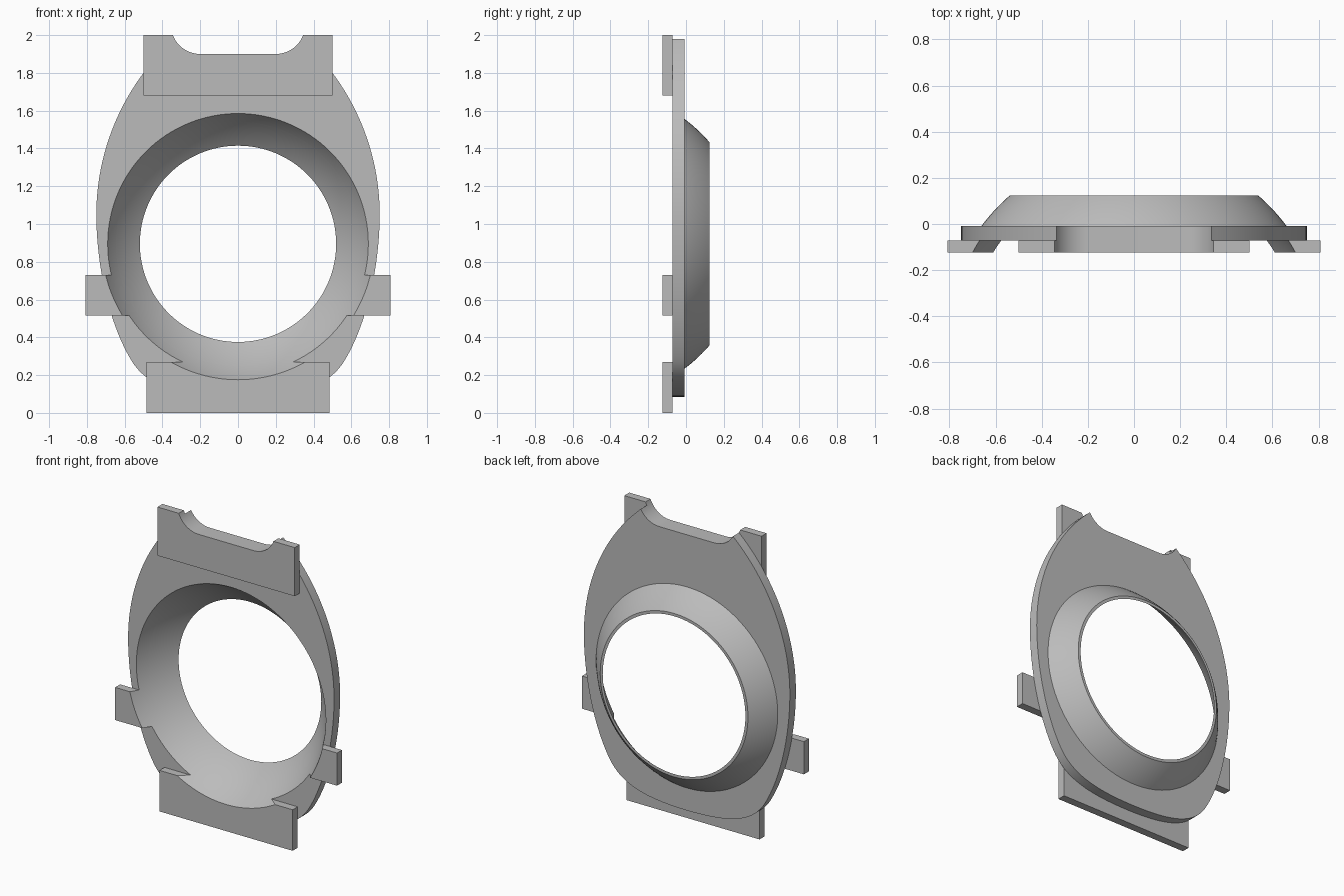
import bpy, bmesh, math
from mathutils import Vector
from mathutils.geometry import interpolate_bezier

cube = bpy.data.objects.get("Cube")
if cube:
    bpy.data.objects.remove(cube, do_unlink=True)

grey = bpy.data.materials.new("plain grey")
grey.use_nodes = True
grey.diffuse_color = (0.5, 0.5, 0.5, 1)
grey.node_tree.nodes["Principled BSDF"].inputs["Base Color"].default_value = (0.5, 0.5, 0.5, 1)

FRONT, MID, BACK, RIM = -0.124, -0.072, -0.009, 0.124   # depth layers
HOLE_Z = 0.895          # centre height of the bowl
BALL_Y = -0.5           # centre depth of the spherical bowl
INNER, OUTER = 0.812, 0.824
SEGMENTS = 128


def finish(name, bm):
    bmesh.ops.remove_doubles(bm, verts=bm.verts, dist=1e-5)
    bmesh.ops.recalc_face_normals(bm, faces=bm.faces)
    mesh = bpy.data.meshes.new(name)
    bm.to_mesh(mesh)
    bm.free()
    mesh.materials.append(grey)
    ob = bpy.data.objects.new(name, mesh)
    bpy.context.collection.objects.link(ob)
    return ob


def prism(name, outline, y0, y1):
    """Extrude an (x, z) outline in depth."""
    bm = bmesh.new()
    face = bm.faces.new([bm.verts.new((x, y0, z)) for x, z in outline])
    ext = bmesh.ops.extrude_face_region(bm, geom=[face])
    moved = [v for v in ext["geom"] if isinstance(v, bmesh.types.BMVert)]
    bmesh.ops.translate(bm, verts=moved, vec=(0, y1 - y0, 0))
    return finish(name, bm)


def lathe(name, profile):
    """Spin a closed (radius, y) profile round the bowl axis."""
    bm = bmesh.new()
    verts = [bm.verts.new((r, y, HOLE_Z)) for r, y in profile]
    edges = [bm.edges.new((v, verts[i - 1])) for i, v in enumerate(verts)]
    bmesh.ops.spin(bm, geom=verts + edges, cent=(0, 0, HOLE_Z), axis=(0, 1, 0),
                   angle=math.tau, steps=SEGMENTS, use_merge=False)
    return finish(name, bm)


def ball(radius, y0, y1, steps):
    """Arc of the sphere as (radius, y) pairs."""
    ys = [y0 + (y1 - y0) * i / steps for i in range(steps + 1)]
    return [(math.sqrt(radius ** 2 - (y - BALL_Y) ** 2), y) for y in ys]


def mirrored(half):
    """Close a right half, listed from top to bottom, with its mirror image."""
    return half + [(-x, z) for x, z in reversed(half) if x > 1e-6]


def box(x0, x1, z0, z1):
    return [(x0, z0), (x1, z0), (x1, z1), (x0, z1)]


def notch(top):
    """Rounded top recess, from its middle out to the given height."""
    r, cx, cz = 0.155, 0.2, 2.055
    end = math.acos((cz - top) / r)
    return [(cx + r * math.sin(end * i / 12), cz - r * math.cos(end * i / 12))
            for i in range(13)]


def bezier(*pts, n=24):
    a, b, c, d = [Vector(p) for p in pts]
    return [tuple(v)[:2] for v in interpolate_bezier(a, b, c, d, n)]


# Oval plate: notch, upper side arcs, tapered lower sides, rounded bottom
half = notch(1.98)
R, WIDE_Z, WIDE_X = 1.25, 1.05, 0.75
top_angle = math.asin(0.93 / R)
half += [(WIDE_X - R + R * math.cos(a), WIDE_Z + R * math.sin(a))
         for a in (top_angle * (1 - i / 28) for i in range(1, 28))]
half += bezier((0.75, 1.05, 0), (0.75, 0.8, 0), (0.69, 0.48, 0), (0.56, 0.27, 0))
half += bezier((0.56, 0.27, 0), (0.475, 0.14, 0), (0.32, 0.085, 0), (0, 0.085, 0))[1:]
plate = prism("oval_plate", mirrored(half), MID, BACK)

# Raised blocks on the front
top_block = prism("top_block", mirrored(notch(2.0) + [(0.5, 2.0), (0.5, 1.68)]), FRONT, MID)
bottom_block = prism("bottom_block", box(-0.485, 0.485, 0, 0.27), FRONT, MID)
left_tab = prism("left_tab", box(0.5, 0.808, 0.515, 0.73), FRONT, MID)
right_tab = prism("right_tab", box(-0.808, -0.5, 0.515, 0.73), FRONT, MID)

# Spherical bowl shell behind the plate, with a flat rim
bowl = lathe("bowl", ball(INNER, BACK, RIM, 10) + ball(OUTER, RIM, BACK, 10))

# Spherical opening cut through the plate and the blocks
cutter = lathe("opening_cutter", [(0, FRONT - 0.02)]
               + ball(INNER, FRONT - 0.02, BACK + 0.02, 10) + [(0, BACK + 0.02)])
cutter.hide_render = True
for ob in (plate, bottom_block, left_tab, right_tab):
    mod = ob.modifiers.new("opening", "BOOLEAN")
    mod.operation, mod.solver, mod.object = "DIFFERENCE", "EXACT", cutter
    bpy.context.view_layer.objects.active = ob
    bpy.ops.object.modifier_apply(modifier=mod.name)
bpy.data.objects.remove(cutter, do_unlink=True)

# Smooth curved walls, crisp edges
for ob in (plate, top_block, bottom_block, left_tab, right_tab, bowl):
    bpy.ops.object.select_all(action="DESELECT")
    ob.select_set(True)
    bpy.context.view_layer.objects.active = ob
    bpy.ops.object.shade_smooth_by_angle(angle=math.radians(30))
